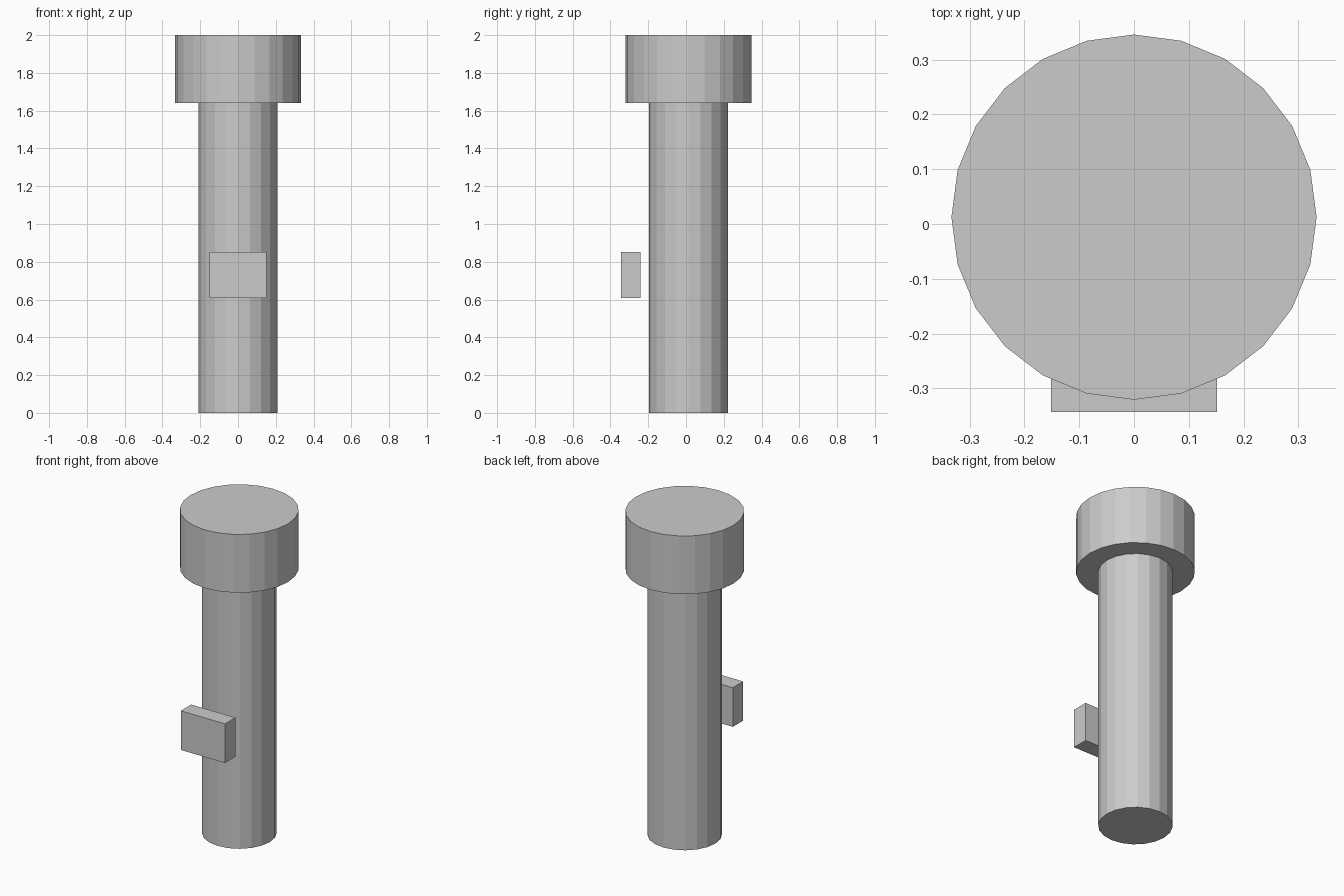
import bpy

cube = bpy.data.objects.get("Cube")
if cube:
    bpy.data.objects.remove(cube, do_unlink=True)

# Single grey material
grey = bpy.data.materials.new("light_grey")
grey.use_nodes = True
colour = (0.6, 0.6, 0.6, 1)
grey.diffuse_color = colour
grey.node_tree.nodes["Principled BSDF"].inputs["Base Color"].default_value = colour

AXIS_Y = 0.0125


def finish(name):
    obj = bpy.context.object
    obj.name = obj.data.name = name
    obj.data.materials.append(grey)
    return obj


def cylinder(name, sides, radius, bottom, top):
    bpy.ops.mesh.primitive_cylinder_add(
        vertices=sides, radius=radius, depth=top - bottom,
        location=(0, AXIS_Y, (bottom + top) / 2))
    return finish(name)


# Long shaft and the wider head on top of it
cylinder("shaft", 20, 0.209, 0, 1.64)
cylinder("head", 24, 0.333, 1.64, 2)

# Small block standing just clear of the shaft's front
bpy.ops.mesh.primitive_cube_add(size=1, location=(0, -0.2925, 0.73))
block = finish("front_block")
block.scale = (0.302, 0.101, 0.242)
bpy.ops.object.transform_apply(location=False, rotation=False, scale=True)
